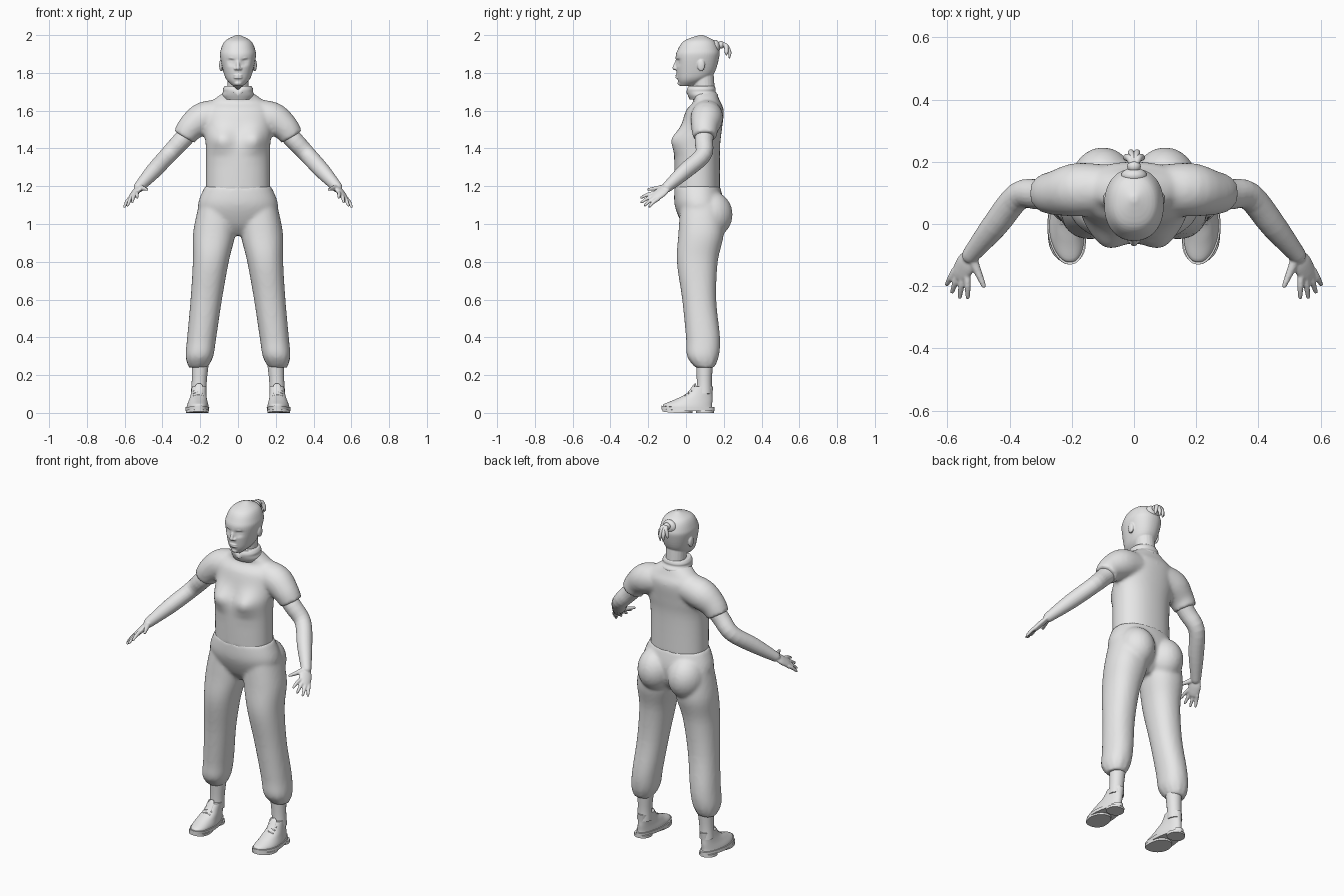
import bpy, bmesh, math
from mathutils import Vector, Matrix

cube = bpy.data.objects.get("Cube")
if cube:
    bpy.data.objects.remove(cube)

grey = bpy.data.materials.new("plain_grey")
grey.use_nodes = True
grey.diffuse_color = (.8, .8, .8, 1)
grey.node_tree.nodes["Principled BSDF"].inputs["Base Color"].default_value = grey.diffuse_color

LEFT, RIGHT = 1, -1
SIDES = {"left": LEFT, "right": RIGHT}


def smooth_rows(rows, steps):
    """Interpolate tuples of numbers with a Catmull-Rom spline."""
    padded = [rows[0], *rows, rows[-1]]
    result = []
    for before, start, end, after in zip(padded, padded[1:], padded[2:], padded[3:]):
        for step in range(steps):
            t = step / steps
            row = []
            for o, a, b, c in zip(before, start, end, after):
                slope_in, slope_out = (b - o) / 2, (c - a) / 2
                curve = a * (1 + 2 * t) * (1 - t) ** 2 + b * t * t * (3 - 2 * t)
                row.append(curve + slope_in * t * (1 - t) ** 2 - slope_out * t * t * (1 - t))
            result.append(row)
    return result + [list(rows[-1])]


def circle(count):
    for i in range(count):
        angle = math.tau * i / count
        yield math.cos(angle), math.sin(angle)


def skin(bm, rings):
    """Bridge a stack of rings and cap both ends."""
    loops = [[bm.verts.new(point) for point in ring] for ring in rings]
    for low, high in zip(loops, loops[1:]):
        for i in range(len(low)):
            bm.faces.new((low[i - 1], low[i], high[i], high[i - 1]))
    bm.faces.new(loops[0][::-1])
    bm.faces.new(loops[-1])


def loft(bm, rows, side=LEFT, power=2.2, shape=None, axis=lambda z: 0, steps=5):
    """Stack rounded sections: (z, centre y, half width, half depth)."""
    rings = []
    for z, middle, width, depth in smooth_rows(rows, steps):
        ring = []
        for c, s in circle(48):
            offset = Vector((math.copysign(abs(c) ** (2 / power), c) * width,
                             math.copysign(abs(s) ** (2 / power), s) * depth, 0))
            point = offset + Vector((axis(z), middle, z))
            if shape:
                shape(point, offset)
            point.x *= side
            ring.append(point)
        rings.append(ring)
    skin(bm, rings)


def tube(bm, path, radii, side=LEFT, flat=1, across=(1, .1, 0), rounded=True):
    """Sweep a circle along a path, optionally flattened or with round ends."""
    stations = smooth_rows([(*point, radius) for point, radius in zip(path, radii)], 4)
    places = [Vector(station[:3]) for station in stations]
    sections = []
    for i, place in enumerate(places):
        ahead, behind = places[min(i + 1, len(places) - 1)], places[max(i - 1, 0)]
        sections.append((place, (ahead - behind).normalized(), stations[i][3]))
    if rounded:
        first, last = sections[0], sections[-1]
        for bend in (.5, 1, 1.4):
            reach, shrink = math.sin(bend), math.cos(bend)
            place, along, radius = first
            sections.insert(0, (place - along * radius * reach, along, radius * shrink))
            place, along, radius = last
            sections.append((place + along * radius * reach, along, radius * shrink))
    rings = []
    for place, along, radius in sections:
        wide = Vector(across)
        wide = (wide - along * wide.dot(along)).normalized()
        thin = along.cross(wide) * flat
        ring = [place + (wide * c + thin * s) * radius for c, s in circle(20)]
        rings.append([Vector((p.x * side, p.y, p.z)) for p in ring])
    skin(bm, rings)


def ball(bm, centre, size):
    matrix = Matrix.Translation(centre) @ Matrix.Diagonal((*size, 1))
    bmesh.ops.create_uvsphere(bm, u_segments=24, v_segments=14, radius=1, matrix=matrix)


def finish(bm, name, voxel=None, relax=3):
    """Make the object; a voxel size fuses overlapping shells into one soft skin."""
    bmesh.ops.recalc_face_normals(bm, faces=bm.faces)
    mesh = bpy.data.meshes.new(name)
    bm.to_mesh(mesh)
    bm.free()
    mesh.materials.append(grey)
    obj = bpy.data.objects.new(name, mesh)
    bpy.context.collection.objects.link(obj)
    if voxel:
        fuse = obj.modifiers.new("fuse", 'REMESH')
        fuse.mode, fuse.voxel_size, fuse.use_smooth_shade = 'VOXEL', voxel, True
        soften = obj.modifiers.new("soften", 'SMOOTH')
        soften.factor, soften.iterations = .5, relax
    else:
        for other in bpy.context.selected_objects:
            other.select_set(False)
        obj.select_set(True)
        bpy.context.view_layer.objects.active = obj
        bpy.ops.object.shade_smooth_by_angle(angle=math.radians(45))


def bump(distance, width):
    return math.exp(-(distance / width) ** 2)


# Shirt: torso with bust and two short sleeves
def bust(point, offset):
    if offset.y < 0:
        point.y -= .04 * bump(abs(point.x) - .09, .06) * bump(point.z - 1.45, .06)

bm = bmesh.new()
loft(bm, [(1.17, .06, .17, .12), (1.4, .06, .17, .12), (1.5, .08, .18, .11),
          (1.6, .1, .18, .1), (1.65, .11, .14, .07), (1.7, .09, .07, .07)], shape=bust)
for side in SIDES.values():
    tube(bm, [(.08, .11, 1.58), (.18, .11, 1.56), (.25, .1, 1.51), (.285, .1, 1.46)],
         (.08, .087, .073, .063), side, rounded=False)
finish(bm, "shirt", .01, relax=8)


# Collar: rolled band with a notch at the throat
def notch(point, offset):
    if offset.y < 0 and point.z > 1.7:
        point.z -= .02 * bump(point.x, .015)

bm = bmesh.new()
loft(bm, [(1.66, .09, .075, .07), (1.68, .09, .085, .08), (1.7, .08, .08, .077),
          (1.715, .08, .08, .077), (1.73, .08, .07, .07), (1.73, .08, .06, .06)], shape=notch)
finish(bm, "collar")


# Trousers: pelvis, seat and baggy legs gathered at the cuffs
def gather(point, offset):
    ripple = math.sin(11 * math.atan2(offset.y, offset.x)) * bump(point.z - .26, .03)
    point += offset * ripple / 20

bm = bmesh.new()
loft(bm, [(.94, .08, .05, .05), (1, .08, .18, .1), (1.1, .07, .212, .13), (1.2, .06, .175, .12)])
for side in SIDES.values():
    loft(bm, [(1.1, .08, .1, .11), (.95, .08, .112, .12), (.8, .06, .095, .108), (.6, .07, .083, .09),
              (.4, .09, .077, .09), (.3, .09, .073, .084), (.24, .1, .05, .05)],
         side, shape=gather, axis=lambda z: .24 - .12 * z)
    ball(bm, (side * .1, .13, 1.05), (.105, .117, .125))
finish(bm, "trousers", .01, relax=6)

# Arms with palms, fanned fingers and thumbs
for label, side in SIDES.items():
    bm = bmesh.new()
    shoulder, elbow = Vector((.23, .1, 1.515)), Vector((.37, .09, 1.365))
    wrist, knuckles = Vector((.525, -.1, 1.195)), Vector((.556, -.157, 1.148))
    forearm = elbow.lerp(wrist, .5)
    tube(bm, [shoulder, shoulder.lerp(elbow, .5), elbow, forearm, wrist],
         (.05, .049, .045, .042, .028), side)
    across = Vector((.75, .3, -.6))
    tube(bm, [wrist, wrist.lerp(knuckles, .5), knuckles], (.026, .036, .034), side, .45, across)
    for spread, length in zip((-1.5, -.5, .5, 1.5), (.075, .085, .08, .065)):
        root = knuckles + across * spread * .018
        tip = root + (Vector((.2, -.85, -.5)) + across * spread * .2).normalized() * length
        middle = root.lerp(tip, .5) + Vector((0, 0, .005))
        tube(bm, [root, middle, tip], (.011, .01, .007), side)
    thumb = Vector((.483, -.198, 1.183))
    tube(bm, [wrist, wrist.lerp(thumb, .5), thumb], (.018, .013, .008), side)
    finish(bm, label + "_arm", .0045, relax=2)


# Head: skull with eye sockets, brow, nose, lips, ears and neck
def sockets(point, offset):
    if offset.y < 0:
        point.y += .014 * bump(abs(point.x) - .036, .02) * bump(point.z - 1.86, .015)

bm = bmesh.new()
loft(bm, [(1.73, 0, .025, .03), (1.76, .03, .058, .073), (1.8, .05, .076, .1), (1.88, .06, .094, .115),
          (1.92, .065, .092, .11), (1.97, .07, .068, .08), (2, .08, .01, .01)], shape=sockets)
tube(bm, [(0, .1, 1.65), (0, .09, 1.8)], (.057, .056))
tube(bm, [(0, -.04, 1.875), (0, -.055, 1.845), (0, -.06, 1.826)], (.009, .009, .012))
for height in (1.775, 1.787):
    ball(bm, (0, -.045, height), (.024, .011, .006))
ball(bm, (0, -.025, 1.745), (.022, .02, .014))
for side in SIDES.values():
    ball(bm, (side * .013, -.05, 1.822), (.009, .012, .008))
    ball(bm, (side * .036, -.026, 1.86), (.014, .012, .009))
    tube(bm, [(.012, -.047, 1.876), (.038, -.04, 1.88), (.064, -.018, 1.876)],
         (.006, .007, .005), side, across=(0, 0, 1))
    ball(bm, (side * .09, .08, 1.84), (.01, .02, .032))
finish(bm, "head", .004, relax=2)

# Hair knot with loose falling strands
bm = bmesh.new()
ball(bm, (0, .155, 1.937), (.042, .026, .038))
ball(bm, (0, .185, 1.948), (.022, .02, .02))
for sway in (-.026, -.01, .01, .026):
    reach = .24 - abs(sway)
    tube(bm, [(0, .18, 1.95), (sway / 2, .21, 1.945), (sway, reach, 1.91), (sway, reach, 1.87 + abs(sway))],
         (.011, .012, .01, .004))
finish(bm, "hair_knot")


# Feet: narrow heel, slightly lifted toe
def shoe_form(point, offset):
    heel, toe = max(0, point.y), max(0, -.04 - point.y)
    point.x -= offset.x * heel * 1.7 + toe / 10
    point.z += toe * toe

def foot_axis(z):
    return .217 - z / 12

for label, side in SIDES.items():
    bm = bmesh.new()
    tube(bm, [(.208, .097, .1), (.205, .097, .17), (.2, .098, .26)], (.042, .04, .045), side, rounded=False)
    finish(bm, label + "_ankle")

    bm = bmesh.new()
    loft(bm, [(.02, .01, .058, .13), (.04, .01, .057, .128), (.07, .04, .05, .1),
              (.1, .07, .046, .07), (.14, .09, .045, .054)], side, shape=shoe_form, axis=foot_axis)
    finish(bm, label + "_shoe_upper")

    # sole slab, heel block and forefoot pad
    bm = bmesh.new()
    for base, top, middle, width, depth in ((.01, .03, .01, .063, .14), (0, .015, .1, .06, .047),
                                            (0, .015, -.045, .06, .08)):
        loft(bm, [(base, middle, width, depth), (top, middle, width, depth)],
             side, shape=shoe_form, axis=foot_axis, steps=1)
    finish(bm, label + "_shoe_sole")

    # tongue and laces
    bm = bmesh.new()
    tube(bm, [(.21, -.03, .074), (.21, .01, .1), (.207, .04, .14)], (.022, .022, .02), side, .3)
    for row in range(4):
        y, z = row * .017 - .02, row * .013 + .083
        tube(bm, [(.186, y, z - .006), (.21, y, z), (.234, y, z - .006)], (.004,) * 3,
             side, across=(0, 0, 1))
    finish(bm, label + "_laces")
